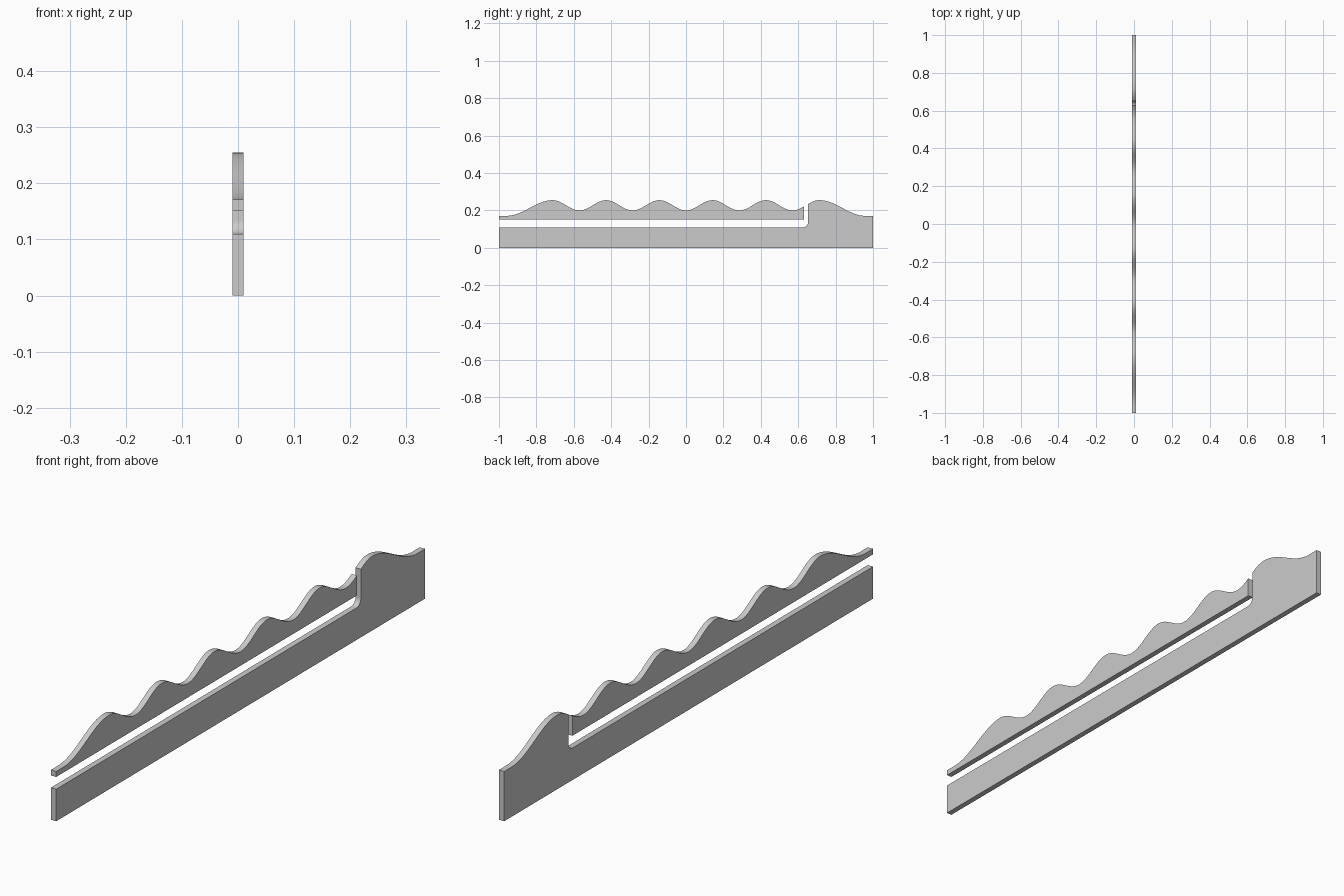
import bpy, bmesh, math

if "Cube" in bpy.data.objects:
    bpy.data.objects.remove(bpy.data.objects["Cube"])

HALF_T = 0.01      # half thickness along x
PITCH = 0.285      # wave spacing
CREST = 2.5 * PITCH
END_Y, END_Z, PEAK_Z, VALLEY_Z = 0.96, 0.171, 0.255, 0.20


def top(y):
    """Height of the scalloped top edge."""
    a = abs(y)
    if a >= END_Y:
        return END_Z
    if a > CREST:
        t = (a - CREST) / (END_Y - CREST)
        return END_Z + (PEAK_Z - END_Z) * 0.5 * (1 + math.cos(math.pi * t))
    mid, amp = (PEAK_Z + VALLEY_Z) / 2, (PEAK_Z - VALLEY_Z) / 2
    return mid + amp * math.cos(2 * math.pi * (a - PITCH / 2) / PITCH)


def wave(y0, y1, n):
    ys = [y0 + (y1 - y0) * i / n for i in range(n + 1)]
    return [(y, top(y)) for y in ys]


def slab(name, profile):
    """Extrude a y-z outline symmetrically along x."""
    bm = bmesh.new()
    face = bm.faces.new([bm.verts.new((-HALF_T, y, z)) for y, z in profile])
    ext = bmesh.ops.extrude_face_region(bm, geom=[face])
    verts = [g for g in ext["geom"] if isinstance(g, bmesh.types.BMVert)]
    bmesh.ops.translate(bm, verts=verts, vec=(2 * HALF_T, 0, 0))
    bmesh.ops.recalc_face_normals(bm, faces=bm.faces[:])
    me = bpy.data.meshes.new(name)
    bm.to_mesh(me)
    bm.free()
    ob = bpy.data.objects.new(name, me)
    bpy.context.collection.objects.link(ob)
    bpy.ops.object.select_all(action='DESELECT')
    ob.select_set(True)
    bpy.context.view_layer.objects.active = ob
    bpy.ops.object.shade_smooth_by_angle(angle=math.radians(30))
    return ob


# Upper scalloped strip
slab("scalloped_strip", [(0.63, 0.152), (-1, 0.152)][::-1] + wave(0.63, -1, 140))

# Lower rail with raised scalloped end and rounded inner corner
R = 0.025
fillet = [(0.652 - R + R * math.cos(a), 0.11 + R + R * math.sin(a))
          for a in (-i * math.pi / 16 for i in range(9))]
slab("lower_rail", [(-1, 0), (1, 0)] + wave(1, 0.652, 40) + fillet + [(-1, 0.11)])
